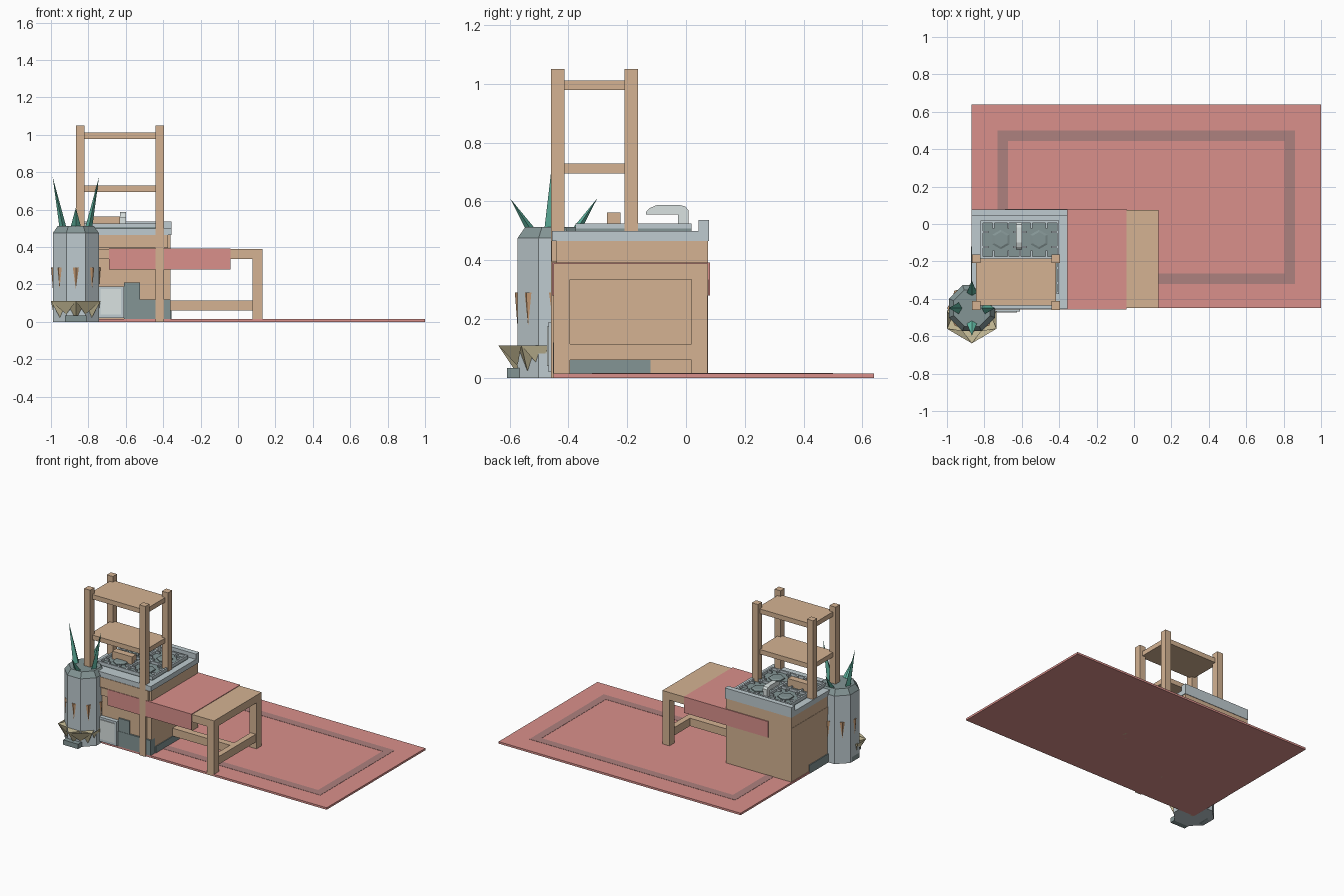
import bpy, bmesh, math
from mathutils import Vector

if "Cube" in bpy.data.objects:
    bpy.data.objects.remove(bpy.data.objects["Cube"])


def material(name, rgb):
    m = bpy.data.materials.new(name)
    m.diffuse_color = (*rgb, 1)
    m.use_nodes = True
    m.node_tree.nodes["Principled BSDF"].inputs["Base Color"].default_value = m.diffuse_color
    return m


WOOD = material("wood", (0.66, 0.45, 0.29))
RED = material("red_cloth", (0.70, 0.28, 0.26))
STRIPE = material("rug_stripe", (0.42, 0.22, 0.21))
STEEL = material("steel", (0.52, 0.60, 0.63))
PALE = material("pale_steel", (0.70, 0.76, 0.75))
DARK = material("dark_metal", (0.23, 0.30, 0.30))
GREEN = material("leaf_green", (0.12, 0.47, 0.36))
SAND = material("sand", (0.62, 0.55, 0.34))
BROWN = material("thorn_brown", (0.55, 0.32, 0.17))


def finish(name, bm, mat):
    bmesh.ops.recalc_face_normals(bm, faces=bm.faces)
    me = bpy.data.meshes.new(name)
    bm.to_mesh(me)
    bm.free()
    me.materials.append(mat)
    ob = bpy.data.objects.new(name, me)
    bpy.context.collection.objects.link(ob)
    return ob


def boxes(name, mat, *ranges):
    """One object made of boxes, each (x0, x1, y0, y1, z0, z1)."""
    bm = bmesh.new()
    for x0, x1, y0, y1, z0, z1 in ranges:
        vs = bmesh.ops.create_cube(bm, size=1)["verts"]
        for v in vs:
            v.co = Vector(((x0 + x1) / 2 + v.co.x * (x1 - x0),
                           (y0 + y1) / 2 + v.co.y * (y1 - y0),
                           (z0 + z1) / 2 + v.co.z * (z1 - z0)))
    return finish(name, bm, mat)


def lathe(name, mat, centre, profile, sides):
    """Low-poly turned solid with flat sides towards the axes."""
    bm = bmesh.new()
    rings = []
    for r, z in profile:
        rings.append([bm.verts.new((centre[0] + r * math.cos(2 * math.pi * (i + .5) / sides),
                                    centre[1] + r * math.sin(2 * math.pi * (i + .5) / sides), z))
                      for i in range(sides)])
    for a, b in zip(rings, rings[1:]):
        for i in range(sides):
            j = (i + 1) % sides
            bm.faces.new((a[i], a[j], b[j], b[i]))
    bm.faces.new(rings[0])
    bm.faces.new(rings[-1])
    return finish(name, bm, mat)


def spike(name, mat, base, tip, out, width, depth):
    """Pyramid from a diamond base to a tip."""
    bm = bmesh.new()
    base, out = Vector(base), Vector(out)
    side = Vector((-out.y, out.x, 0))
    ring = [bm.verts.new(base + d) for d in
            (out * depth, side * width, -out * depth, -side * width)]
    top = bm.verts.new(tip)
    bm.faces.new(ring)
    for i in range(4):
        bm.faces.new((ring[i], ring[(i + 1) % 4], top))
    return finish(name, bm, mat)


# Rug with an inlaid border
boxes("rug", RED, (-.87, 1, -.45, .64, 0, .014))
boxes("rug_border", STRIPE,
      (-.73, .86, .445, .50, .004, .0155), (-.73, .86, -.32, -.265, .004, .0155),
      (-.73, -.675, -.265, .445, .004, .0155), (.805, .86, -.265, .445, .004, .0155))

# Bench with H-shaped stretchers and a runner
boxes("bench_top", WOOD, (-.868, .13, -.45, .075, .335, .388))
boxes("bench_legs", WOOD, *[(x, x + .053, y, y + .055, 0, .335)
                            for x in (-.866, .077) for y in (-.45, .018)])
boxes("bench_stretchers", WOOD,
      (-.86, -.82, -.397, .018, .06, .115), (.085, .125, -.397, .018, .06, .115),
      (-.82, .085, -.21, -.165, .06, .115))
boxes("bench_runner", RED, (-.69, -.04, -.456, .08, .386, .392),
      (-.69, -.04, -.456, -.45, .28, .392), (-.69, -.04, .075, .081, .28, .392))

# Kitchen cabinet, worktop and upstand
boxes("cabinet", WOOD, (-.866, -.36, -.44, .075, 0, .465))
boxes("cabinet_drawer_front", WOOD, (-.85, -.375, -.458, -.44, .395, .465))
boxes("cabinet_plinth", DARK, (-.872, -.355, -.40, -.12, 0, .06))
boxes("worktop", STEEL, (-.87, -.355, -.455, .078, .465, .50))
boxes("worktop_upstand", STEEL, (-.87, -.355, .042, .078, .50, .537))

# Small appliances standing at the cabinet front
boxes("front_box", DARK, (-.61, -.36, -.452, -.40, .014, .12),
      (-.61, -.525, -.45, -.40, .10, .21))
boxes("front_door", STEEL, (-.75, -.61, -.468, -.44, .02, .19))
boxes("front_door_panel", PALE, (-.735, -.625, -.473, -.466, .04, .175))

# Hob plate, burners and grates
boxes("hob_plate", DARK, (-.82, -.40, -.375, .018, .498, .508))
grates = []
for x in (-.82, -.616, -.412):
    grates.append((x, x + .012, -.375, .018, .506, .525))
for y in (-.375, -.185, .006):
    grates.append((-.82, -.40, y, y + .012, .506, .525))
for cx in (-.712, -.508):
    for cy in (-.275, -.083):
        lathe("burner", DARK, (cx, cy), [(.052, .506), (.052, .515), (.04, .52)], 6)
        for s in (-1, 1):
            for d in (-.04, .04):
                xs, ys = sorted((cx + s * .065, cx + s * .1)), sorted((cy + s * .06, cy + s * .095))
                grates.append((*xs, cy + d - .005, cy + d + .005, .512, .525))
                grates.append((cx + d - .005, cx + d + .005, *ys, .512, .525))
boxes("hob_grates", STEEL, *grates)

# Tap: rounded spout profile extruded across x
boxes("tap_stem", PALE, (-.63, -.60, -.028, .008, .50, .56))
prof = [(-.137, .555), (.008, .555), (.008, .57), (-.003, .583), (-.02, .587),
        (-.10, .587), (-.122, .578), (-.135, .565)]
bm = bmesh.new()
f = bm.faces.new([bm.verts.new((-.632, y, z)) for y, z in prof])
ext = bmesh.ops.extrude_face_region(bm, geom=[f])["geom"]
bmesh.ops.translate(bm, vec=(.034, 0, 0),
                    verts=[v for v in ext if isinstance(v, bmesh.types.BMVert)])
finish("tap_spout", bm, PALE)

# Shelf rack
boxes("rack_posts", WOOD, *[(x, x + .046, y, y + .046, 0, 1.05)
                            for x in (-.867, -.441) for y in (-.459, -.209)])
boxes("rack_shelves", WOOD, *[(-.845, -.417, -.435, -.185, z, z + .033)
                              for z in (.125, .41, .695, .978)])
boxes("wood_block", WOOD, (-.785, -.63, -.268, -.222, .50, .562))

# Octagonal planter column
C = (-.867, -.45)
lathe("planter_column", STEEL, C, [(.133, .0), (.133, .475)], 8)
lathe("planter_collar", DARK, C, [(.133, .475), (.105, .512), (.075, .512)], 8)
for i in range(8):
    a = math.pi / 4 * i
    o = Vector((math.cos(a), math.sin(a), 0))
    p = Vector((*C, 0)) + o * .123
    spike("column_thorn", BROWN, p + Vector((0, 0, .29)), p + Vector((0, 0, .175)),
          o, .016, .009)

# Leaves: two tall at the sides, two short front and back
for i in range(4):
    a = math.pi / 2 * i
    o = Vector((math.cos(a), math.sin(a), 0))
    tall = i % 2 == 0
    c = Vector((*C, 0))
    spike("leaf", GREEN, c + o * .065 + Vector((0, 0, .485)),
          c + o * (.124 if tall else .148) + Vector((0, 0, .775 if tall else .61)),
          o, .034, .02)

# Flared sand-coloured skirt with pointed petals at the front
bm = bmesh.new()
inner = [(-.985, -.45), (-.975, -.50), (-.918, -.573), (-.816, -.573), (-.759, -.50), (-.749, -.45)]
outer = [(-1, -.465), (-1, -.56), (-.867, -.638), (-.735, -.56), (-.735, -.465)]
for k in range(5):
    pts = [bm.verts.new(p) for p in ((*inner[k], .11), (*inner[k + 1], .11), (*outer[k], .11))]
    low = bm.verts.new(((inner[k][0] + inner[k + 1][0]) / 2,
                        (inner[k][1] + inner[k + 1][1]) / 2, .012))
    bm.faces.new(pts)
    for i in range(3):
        bm.faces.new((pts[i], pts[(i + 1) % 3], low))
for k in range(4):
    bm.faces.new([bm.verts.new(p) for p in
                  ((*outer[k], .11), (*outer[k + 1], .11), (*inner[k + 1], .04))])
finish("planter_skirt", bm, SAND)

# Planter feet
boxes("planter_feet", DARK, (-.925, -.81, -.608, -.56, 0, .034),
      (-.99, -.95, -.50, -.42, 0, .034))
